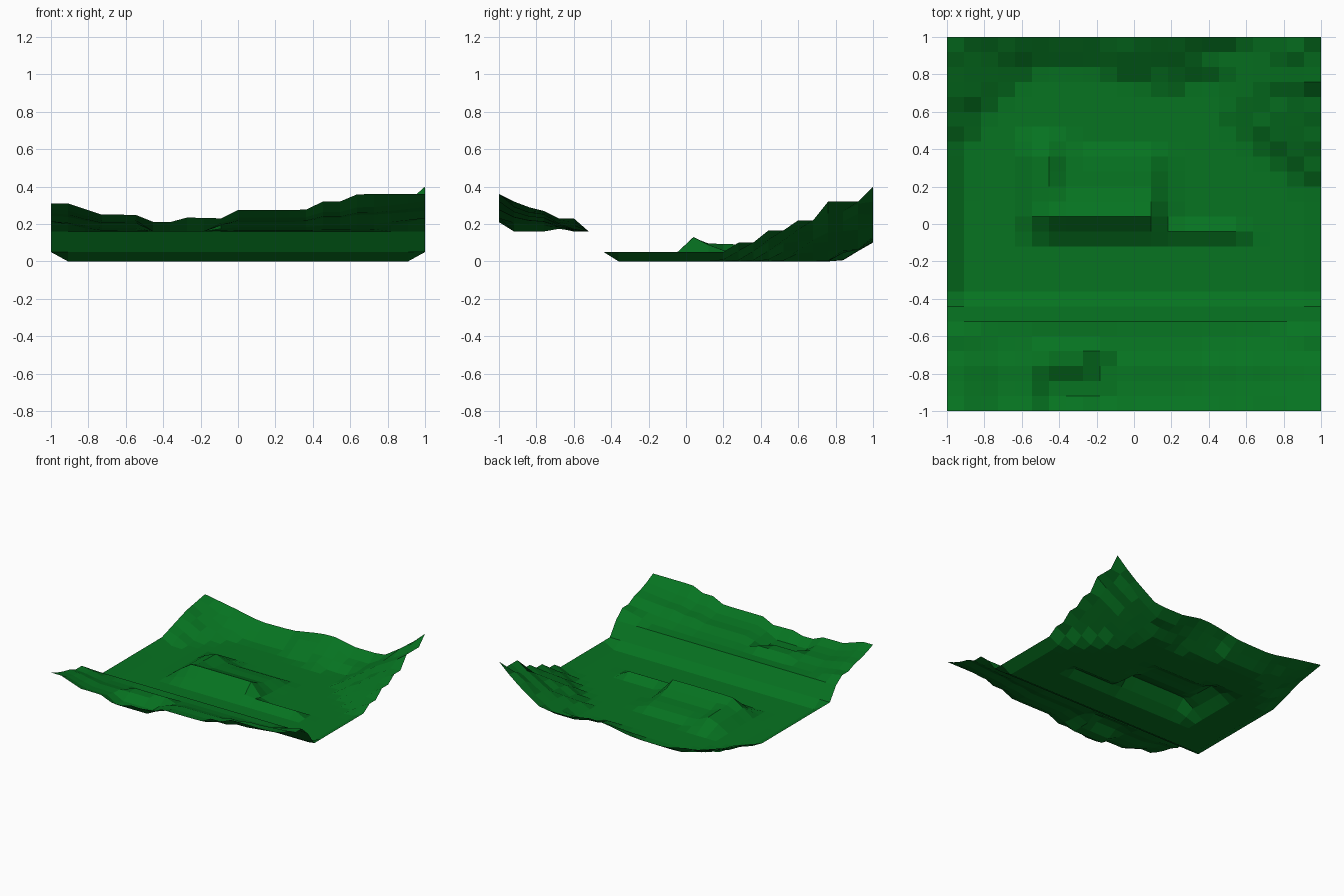
import bpy, bmesh

if "Cube" in bpy.data.objects:
    bpy.data.objects.remove(bpy.data.objects["Cube"])

NX, NY = 22, 25          # grid cells across and deep
STEP = 0.053             # terrace height


def interp(pts, t):
    """Piecewise linear profile."""
    if t <= pts[0][0]:
        return pts[0][1]
    for (a, u), (b, v) in zip(pts, pts[1:]):
        if t <= b:
            return u + (v - u) * (t - a) / (b - a)
    return pts[-1][1]


# Edge profiles: front and back run along x, left and right along y
FRONT = [(-1, .31), (-.91, .31), (-.73, .25), (-.55, .25), (-.45, .21), (-.36, .21),
         (-.27, .235), (-.09, .23), (0, .275), (.36, .275), (.45, .32), (.55, .32), (.64, .36), (1, .36)]
BACK = [(-1, .19), (-.73, .145), (-.5, .10), (-.2, .105), (0, .14), (.15, .16),
        (.36, .12), (.62, .12), (.73, .19), (.82, .25), (.91, .32), (1, .40)]
LEFT = [(-.36, .05), (.44, .05), (.6, .10), (.76, .15), (1, .19)]
RIGHT = [(-.36, .05), (.2, .05), (.28, .10), (.36, .10), (.44, .165), (.52, .165),
         (.6, .22), (.68, .22), (.76, .32), (.92, .32), (1, .40)]
RIGHT_INNER = [(-.36, .05), (.15, .05), (1, .38)]       # same rise, smoothed
SIDE_FRONT = [(-1, 1), (-.92, .8), (-.84, .65), (-.76, .55), (-.68, .35), (-.6, .35), (-.52, 0)]
MID_FRONT = [(-1, 1), (-.92, .65), (-.84, .5), (-.76, .45), (-.68, .2), (-.6, .05), (-.52, 0)]
# Mound in the middle of the valley
MOUND_Y = [(-.12, 0), (-.04, .055), (.04, .13), (.12, .09), (.2, .06), (.28, .053), (.36, .04), (.44, 0)]
MOUND_X = [(-.64, 0), (-.55, .5), (-.45, 1), (.09, 1), (.18, .2), (.27, 0)]
KNOB_X = [(-.64, 0), (-.55, .6), (-.45, 1), (-.36, .5), (-.27, 0)]
KNOB_Y = [(.04, .1), (.36, .09), (.52, 0)]
RIDGE_X = [(-.5, 0), (-.45, 1), (.55, 1), (.64, 0)]
RIDGE_Y = [(-.12, 0), (-.04, .045), (.04, 0)]


def terrace(z):
    """Pull heights toward steps, keeping part of the slope."""
    return 0.6 * round(z / STEP) * STEP + 0.4 * z


def height(x, y):
    if y < -.5:                                   # raised front bank
        w = max(0, (abs(x) - .72) / .28)
        f = w * interp(SIDE_FRONT, y) + (1 - w) * interp(MID_FRONT, y)
        z = .16 + (interp(FRONT, x) - .16) * f
        if -.5 < x < -.1 and y > -.95:            # dip and small hump
            dip_end = -.8 if x < -.25 else -.72
            z = .16 if y < dip_end or y > -.64 else .205
        return z
    if y < -.4:
        return .05                                # foot of the bank
    if abs(x) > .99 or y > .99:                   # outer rim
        if y > .99:
            return interp(BACK, x)
        return interp(LEFT if x < 0 else RIGHT, y)
    back = interp(BACK, x) - STEP * (1 - y) / .10
    spread_l = .09 + .06 * max(0, min(1, y))
    spread_r = interp([(0, .085), (.2, .10), (.45, .14), (.7, .11), (1, .08)], y)
    left = interp(LEFT, y) - STEP * (1 + x) / spread_l
    right = interp(RIGHT_INNER, y) - STEP * (1 - x) / spread_r
    z = max(0, terrace(max(0, back, left, right)))
    mound = interp(MOUND_Y, y) * interp(MOUND_X, x)
    ridge = interp(RIDGE_Y, y) * interp(RIDGE_X, x)
    knob = interp(KNOB_Y, y) * interp(KNOB_X, x) if y > 0 else 0
    return max(z, mound, ridge, knob)


# Terrain sheet
bm = bmesh.new()
rows = []
for j in range(NY + 1):
    y = -1 + 2 * j / NY
    rows.append([bm.verts.new((x, y, height(x, y)))
                 for x in (-1 + 2 * i / NX for i in range(NX + 1))])
for a, b in zip(rows, rows[1:]):
    for i in range(NX):
        bm.faces.new((a[i], a[i + 1], b[i + 1], b[i]))
mesh = bpy.data.meshes.new("terrain")
bm.to_mesh(mesh)
bm.free()

grass = bpy.data.materials.new("grass_green")
grass.diffuse_color = (0.002, 0.172, 0.015, 1)
grass.use_nodes = True
grass.node_tree.nodes["Principled BSDF"].inputs["Base Color"].default_value = grass.diffuse_color
mesh.materials.append(grass)
bpy.context.collection.objects.link(bpy.data.objects.new("terrain", mesh))
